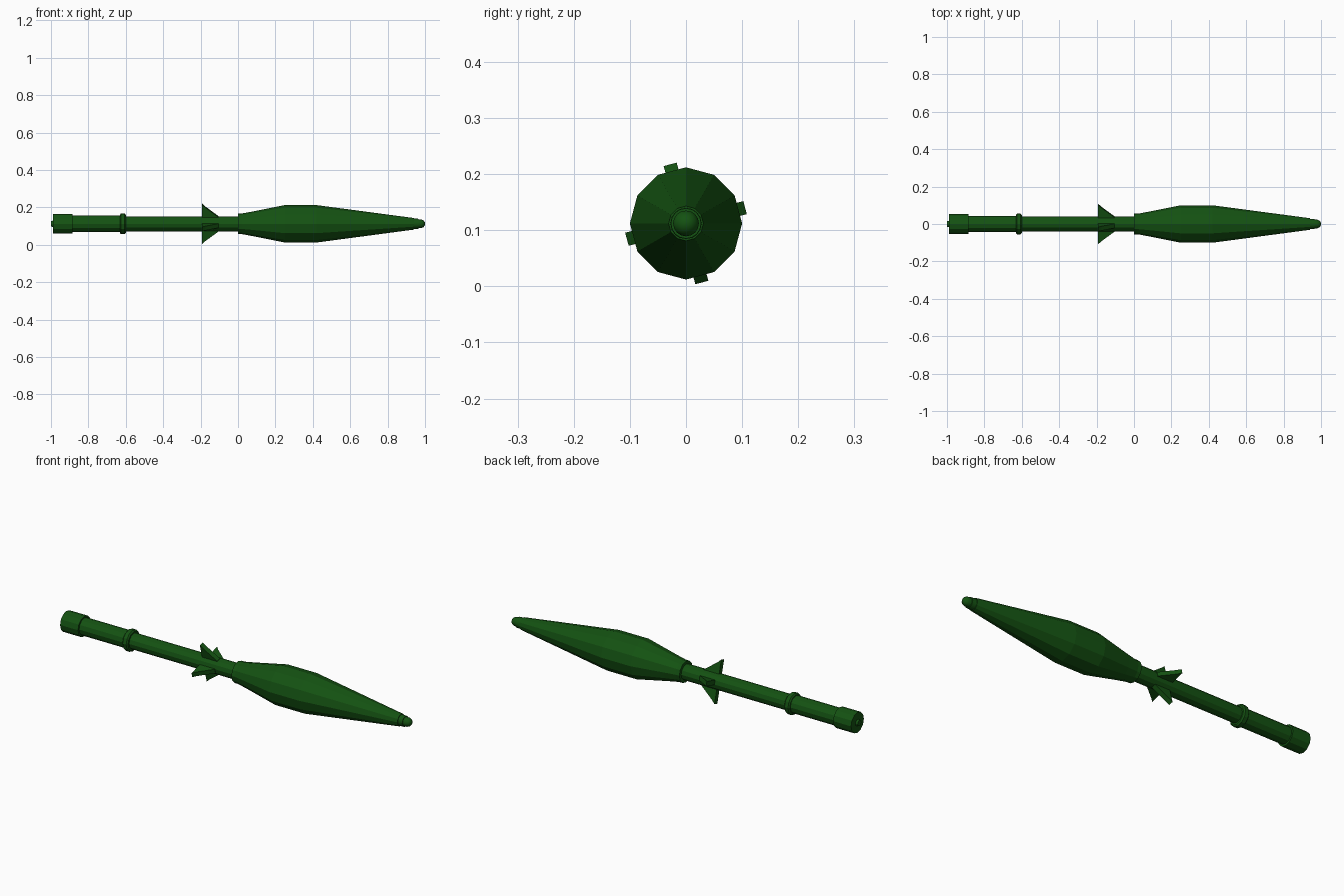
import bpy, bmesh
from math import sin, cos, pi, radians
from mathutils import Vector

if "Cube" in bpy.data.objects:
    bpy.data.objects.remove(bpy.data.objects["Cube"])

CZ = 0.112  # height of the long axis

green = bpy.data.materials.new("dark_green")
green.diffuse_color = (0.007, 0.085, 0.006, 1)
green.use_nodes = True
green.node_tree.nodes["Principled BSDF"].inputs["Base Color"].default_value = green.diffuse_color


def finish(name, bm, smooth=None):
    bmesh.ops.recalc_face_normals(bm, faces=bm.faces)
    me = bpy.data.meshes.new(name)
    bm.to_mesh(me)
    bm.free()
    me.materials.append(green)
    ob = bpy.data.objects.new(name, me)
    ob.location.z = CZ
    bpy.context.collection.objects.link(ob)
    if smooth:
        bpy.ops.object.select_all(action='DESELECT')
        ob.select_set(True)
        bpy.context.view_layer.objects.active = ob
        bpy.ops.object.shade_smooth_by_angle(angle=radians(smooth))


def lathe(name, profile, sides=12, smooth=None):
    """Closed solid turned about the x axis from (x, radius) points."""
    bm = bmesh.new()
    rings = [[bm.verts.new((x, r * cos(2 * pi * i / sides), r * sin(2 * pi * i / sides)))
              for i in range(sides)] for x, r in profile]
    for a, b in zip(rings, rings[1:]):
        for i in range(sides):
            j = (i + 1) % sides
            bm.faces.new((a[i], a[j], b[j], b[i]))
    bm.faces.new(rings[0])
    bm.faces.new(rings[-1])
    finish(name, bm, smooth)


# Faceted main body
lathe("main_body", [(0, 0.055), (0.02, 0.055), (0.08, 0.066), (0.25, 0.1),
                    (0.42, 0.1), (0.94, 0.031)])
# Stepped rounded nose
lathe("nose_collar", [(0.93, 0.028), (0.965, 0.027)], 16, 35)
lathe("nose_tip", [(0.95, 0.023), (0.98, 0.023), (0.992, 0.018), (0.998, 0.01), (1.0, 0.003)], 16, 50)

# Rear shaft
lathe("front_shaft", [(-0.62, 0.04), (0.01, 0.04)])
lathe("rear_shaft", [(-0.9, 0.044), (-0.61, 0.044)])
lathe("shaft_ring", [(-0.632, 0.048), (-0.626, 0.055), (-0.606, 0.055), (-0.6, 0.048)])
lathe("tail_cap", [(-0.988, 0.053), (-0.885, 0.053)])
lathe("tail_plug", [(-1.0, 0.015), (-0.98, 0.018)])

# Four swept fins
for k in range(4):
    a = radians(15 + 90 * k)
    out = Vector((0, cos(a), sin(a)))
    side = Vector((0, -sin(a), cos(a)))
    bm = bmesh.new()
    outline = [(-0.192, 0.03), (-0.192, 0.109), (-0.175, 0.093), (-0.105, 0.04), (-0.105, 0.03)]
    faces = [[bm.verts.new(Vector((x, 0, 0)) + out * r + side * s * 0.012)
              for x, r in outline] for s in (-1, 1)]
    for f in faces:
        bm.faces.new(f)
    for i in range(5):
        j = (i + 1) % 5
        bm.faces.new((faces[0][i], faces[0][j], faces[1][j], faces[1][i]))
    finish(f"fin_{k + 1}", bm)
